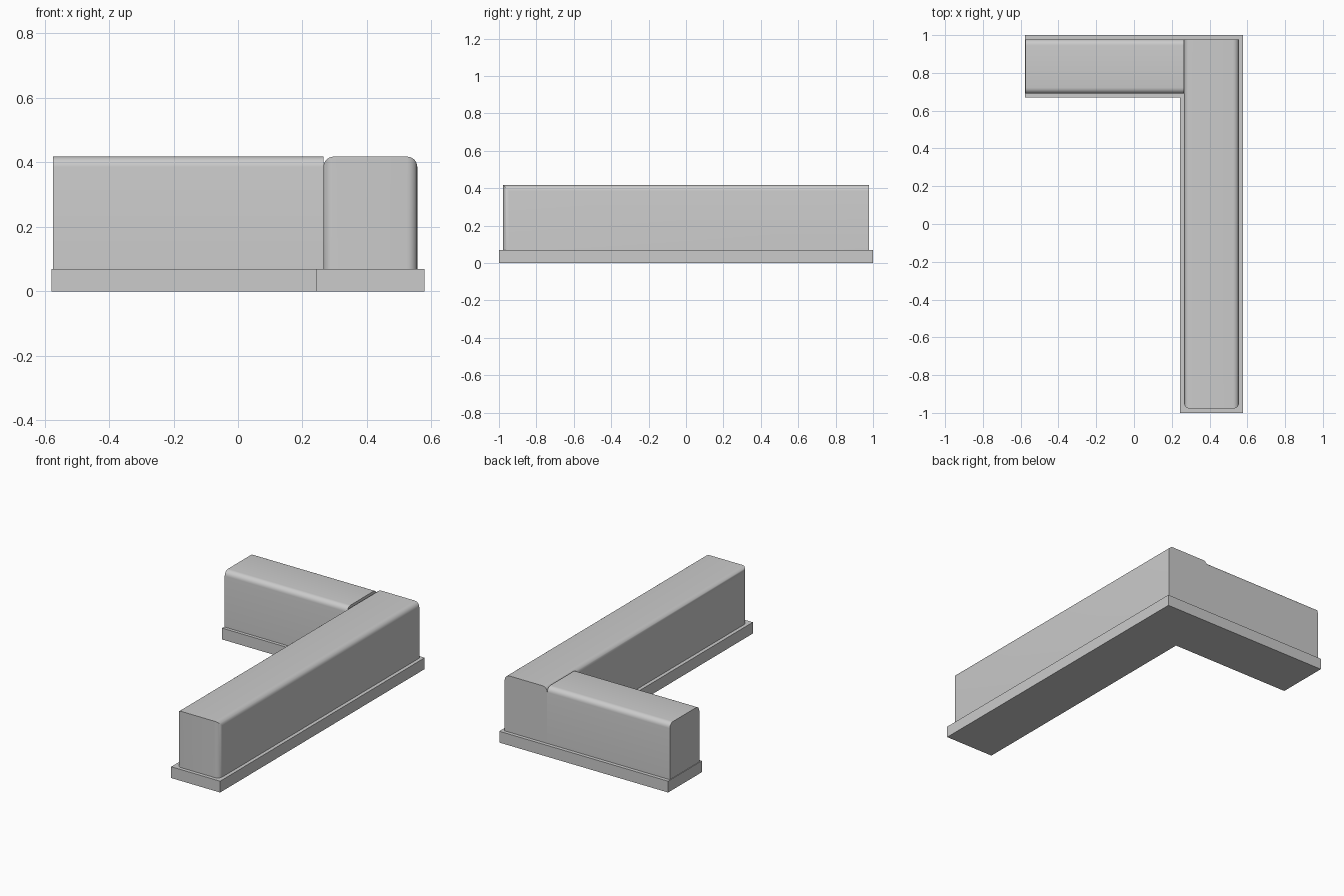
import bpy, bmesh
from mathutils import Vector

if "Cube" in bpy.data.objects:
    bpy.data.objects.remove(bpy.data.objects["Cube"])


def block(name, lo, hi, round_edge=None, radius=0.032):
    """Box between two corners; edges chosen by round_edge(midpoint, direction) are rounded."""
    lo, hi = Vector(lo), Vector(hi)
    bm = bmesh.new()
    bmesh.ops.create_cube(bm, size=1)
    if round_edge:
        chosen = []
        for e in bm.edges:
            a, b = (v.co for v in e.verts)
            if round_edge((a + b) / 2, b - a):
                chosen.append(e)
    for v in bm.verts:
        v.co = Vector([(lo[i] + hi[i]) / 2 + v.co[i] * (hi[i] - lo[i]) for i in range(3)])
    if round_edge:
        bmesh.ops.bevel(bm, geom=chosen, offset=radius, segments=6, profile=0.5, affect='EDGES')
    bmesh.ops.recalc_face_normals(bm, faces=bm.faces)
    mesh = bpy.data.meshes.new(name)
    bm.to_mesh(mesh)
    bm.free()
    ob = bpy.data.objects.new(name, mesh)
    bpy.context.collection.objects.link(ob)
    if round_edge:
        bpy.context.view_layer.objects.active = ob
        ob.select_set(True)
        bpy.ops.object.shade_smooth_by_angle(angle=0.6)
        ob.select_set(False)
    return ob


# Plinths
block("long_plinth", (0.243, -1, 0), (0.578, 1, 0.07))
block("short_plinth", (-0.578, 0.67, 0), (0.243, 1, 0.07))

# Long wing: rounded along the roof and at the front upright corners
block("long_wing", (0.265, -0.978, 0.07), (0.556, 0.978, 0.418),
      lambda m, d: (abs(d.y) > 0.5 and m.z > 0) or (abs(d.z) > 0.5 and m.y < 0))

# Short wing: rounded along the roof only
block("short_wing", (-0.574, 0.69, 0.07), (0.265, 0.978, 0.418),
      lambda m, d: abs(d.x) > 0.5 and m.z > 0)
